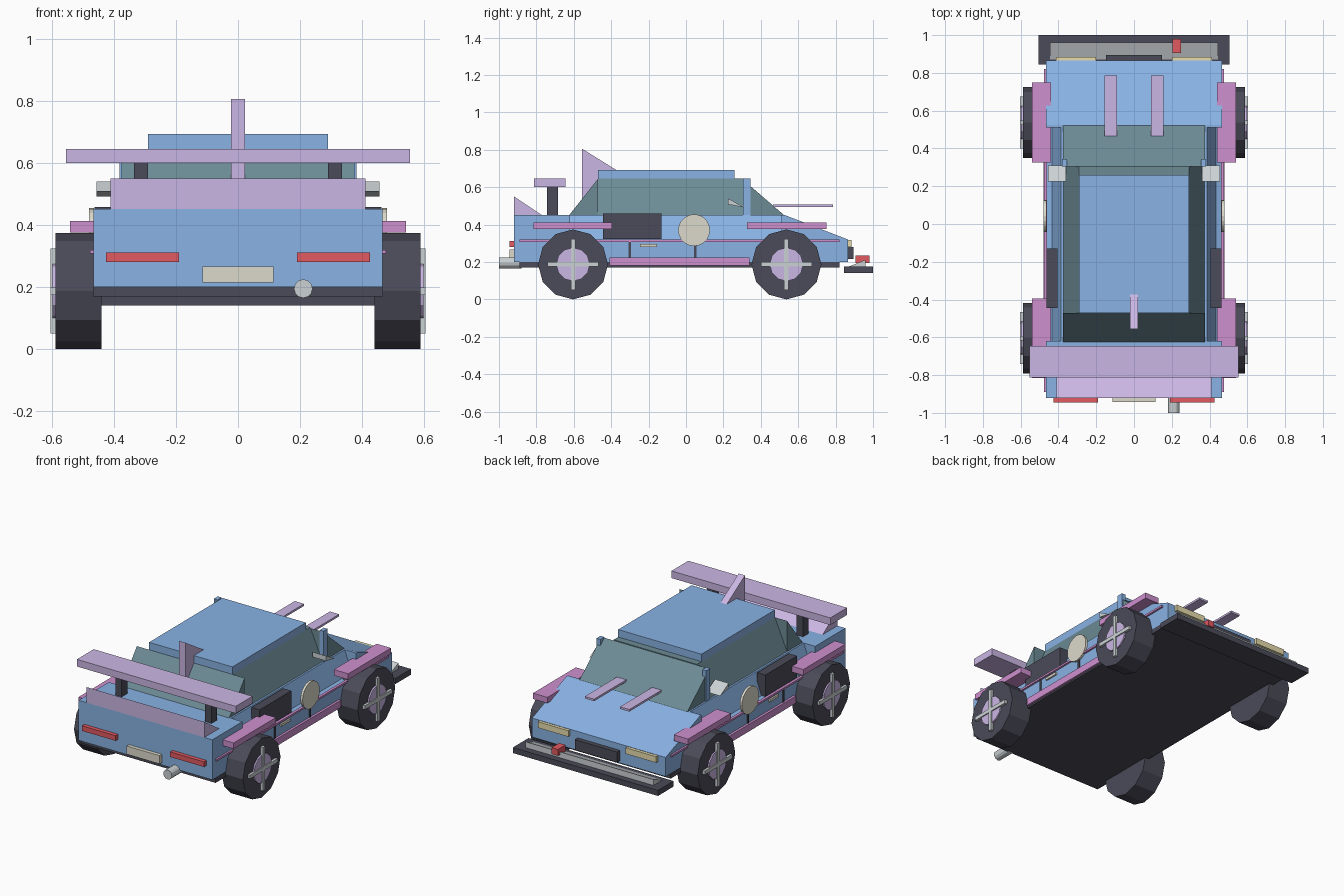
import bpy, bmesh, math
from mathutils import Vector

if "Cube" in bpy.data.objects:
    bpy.data.objects.remove(bpy.data.objects["Cube"])

COLORS = {
    "blue": (0.25, 0.45, 0.78), "dark": (0.07, 0.07, 0.10), "glass": (0.15, 0.26, 0.30),
    "lilac": (0.60, 0.47, 0.78), "pink": (0.62, 0.28, 0.62), "red": (0.75, 0.10, 0.12),
    "cream": (0.72, 0.70, 0.60), "silver": (0.60, 0.64, 0.66), "lamp": (0.80, 0.72, 0.42),
}
MATS = {}
for key, rgb in COLORS.items():
    MATS[key] = bpy.data.materials.new(key)
    MATS[key].diffuse_color = (*rgb, 1)


def finish(bm, name, color):
    bmesh.ops.recalc_face_normals(bm, faces=bm.faces)
    me = bpy.data.meshes.new(name)
    bm.to_mesh(me)
    bm.free()
    me.materials.append(MATS[color])
    ob = bpy.data.objects.new(name, me)
    bpy.context.collection.objects.link(ob)
    return ob


def prism(name, color, pts, axis, a, b):
    """Extrude a profile: axis 'x' takes (y, z) points, axis 'y' takes (x, z)."""
    bm = bmesh.new()
    at = (lambda p, t: (t, p[0], p[1])) if axis == "x" else (lambda p, t: (p[0], t, p[1]))
    face = bm.faces.new([bm.verts.new(at(p, a)) for p in pts])
    ext = bmesh.ops.extrude_face_region(bm, geom=[face])
    step = Vector(at((0, 0), b - a))
    bmesh.ops.translate(bm, vec=step, verts=[v for v in ext["geom"] if isinstance(v, bmesh.types.BMVert)])
    return finish(bm, name, color)


def box(name, color, x, y, z):
    return prism(name, color, [(y[0], z[0]), (y[1], z[0]), (y[1], z[1]), (y[0], z[1])], "x", *x)


def disc(name, color, axis, c, r, a, b, n):
    pts = [(c[0] + r * math.cos(2 * math.pi * i / n), c[1] + r * math.sin(2 * math.pi * i / n)) for i in range(n)]
    return prism(name, color, pts, axis, a, b)


# Chassis and body
box("chassis", "dark", (-0.467, 0.467), (-0.89, 0.82), (0.17, 0.2))
box("rear_body", "blue", (-0.465, 0.465), (-0.92, -0.62), (0.2, 0.452))
half = [(0.465, 0.2), (0.465, 0.31), (0.434, 0.32), (0.386, 0.452)]
prism("door_body", "blue", half + [(-x, z) for x, z in reversed(half)], "y", -0.62, 0.51)
prism("hood", "blue", [(0.51, 0.2), (0.866, 0.2), (0.866, 0.32), (0.525, 0.452), (0.51, 0.452)], "x", -0.465, 0.465)

# Cabin
prism("cabin_glass", "glass", [(-0.375, 0.45), (0.375, 0.45), (0.29, 0.645), (-0.29, 0.645)], "y", -0.47, 0.305)
prism("windshield", "glass", [(0.305, 0.45), (0.525, 0.45), (0.305, 0.64)], "x", -0.375, 0.375)
prism("rear_window", "glass", [(-0.47, 0.45), (-0.625, 0.45), (-0.47, 0.645)], "x", -0.375, 0.375)
box("roof", "blue", (-0.29, 0.29), (-0.47, 0.26), (0.645, 0.692))

# Spoilers and roof fin
prism("tail_spoiler", "lilac", [(-0.92, 0.45), (-0.77, 0.45), (-0.92, 0.55)], "x", -0.41, 0.41)
box("wing", "lilac", (-0.553, 0.553), (-0.812, -0.645), (0.6, 0.645))
prism("roof_fin", "lilac", [(-0.555, 0.54), (-0.37, 0.69), (-0.555, 0.805)], "x", -0.022, 0.022)

# Nose parts
box("splitter", "dark", (-0.505, 0.505), (0.845, 1.0), (0.14, 0.175))
prism("splitter_ramp", "silver", [(0.87, 0.175), (0.96, 0.175), (0.96, 0.212)], "x", -0.445, 0.445)
box("tow_hook", "red", (0.205, 0.25), (0.905, 0.98), (0.195, 0.235))
box("grille", "dark", (-0.147, 0.147), (0.86, 0.895), (0.215, 0.28))

# Tail parts
box("rear_plate", "cream", (-0.115, 0.115), (-0.943, -0.92), (0.215, 0.267))
disc("exhaust", "silver", "y", (0.21, 0.195), 0.03, -1.0, -0.88, 12)

# Parts on both sides
for side, s in (("right", 1), ("left", -1)):
    def X(a, b):
        return (s * a, s * b)
    box(f"{side}_wing_support", "dark", X(0.29, 0.335), (-0.742, -0.685), (0.45, 0.6))
    box(f"{side}_pillar", "blue", X(0.355, 0.382), (0.305, 0.345), (0.45, 0.645))
    box(f"{side}_hood_strip", "lilac", X(0.09, 0.155), (0.465, 0.785), (0.495, 0.508))
    box(f"{side}_headlight", "lamp", X(0.2, 0.412), (0.86, 0.885), (0.28, 0.318))
    box(f"{side}_taillight", "red", X(0.19, 0.425), (-0.945, -0.915), (0.28, 0.312))
    box(f"{side}_skirt", "pink", X(0.44, 0.48), (-0.41, 0.34), (0.18, 0.225))
    box(f"{side}_stripe", "pink", X(0.46, 0.477), (-0.89, 0.82), (0.308, 0.32))
    box(f"{side}_intake", "dark", X(0.405, 0.462), (-0.445, -0.13), (0.322, 0.458))
    box(f"{side}_door_handle", "cream", X(0.46, 0.475), (-0.245, -0.155), (0.28, 0.296))
    disc(f"{side}_door_disc", "cream", "x", (0.043, 0.37), 0.085, s * 0.464, s * 0.479, 20)
    prism(f"{side}_mirror", "silver", [(0.225, 0.54), (0.31, 0.492), (0.225, 0.508)], "x", *X(0.36, 0.455))
    for y in (-0.3, 0.05):
        box(f"{side}_door_seam", "dark", X(0.46, 0.47), (y - 0.007, y + 0.007), (0.225, 0.32))

    # Wheels with hubs, spokes and fender flares
    for end, y, flare in (("rear", -0.604, (-0.815, -0.395)), ("front", 0.537, (0.325, 0.75))):
        tag = f"{side}_{end}"
        box(f"{tag}_flare", "pink", X(0.44, 0.54), flare, (0.375, 0.412))
        disc(f"{tag}_tyre", "dark", "x", (y, 0.187), 0.187, s * 0.44, s * 0.588, 12)
        disc(f"{tag}_hub", "lilac", "x", (y, 0.187), 0.09, s * 0.58, s * 0.597, 12)
        for dy, dz in ((0.137, 0.012), (0.012, 0.137)):
            box(f"{tag}_spoke", "silver", X(0.585, 0.604), (y - dy, y + dy), (0.187 - dz, 0.187 + dz))

for m in bpy.data.materials:
    if m.users and not m.is_grease_pencil:
        m.use_nodes = True
        m.node_tree.nodes["Principled BSDF"].inputs["Base Color"].default_value = m.diffuse_color
